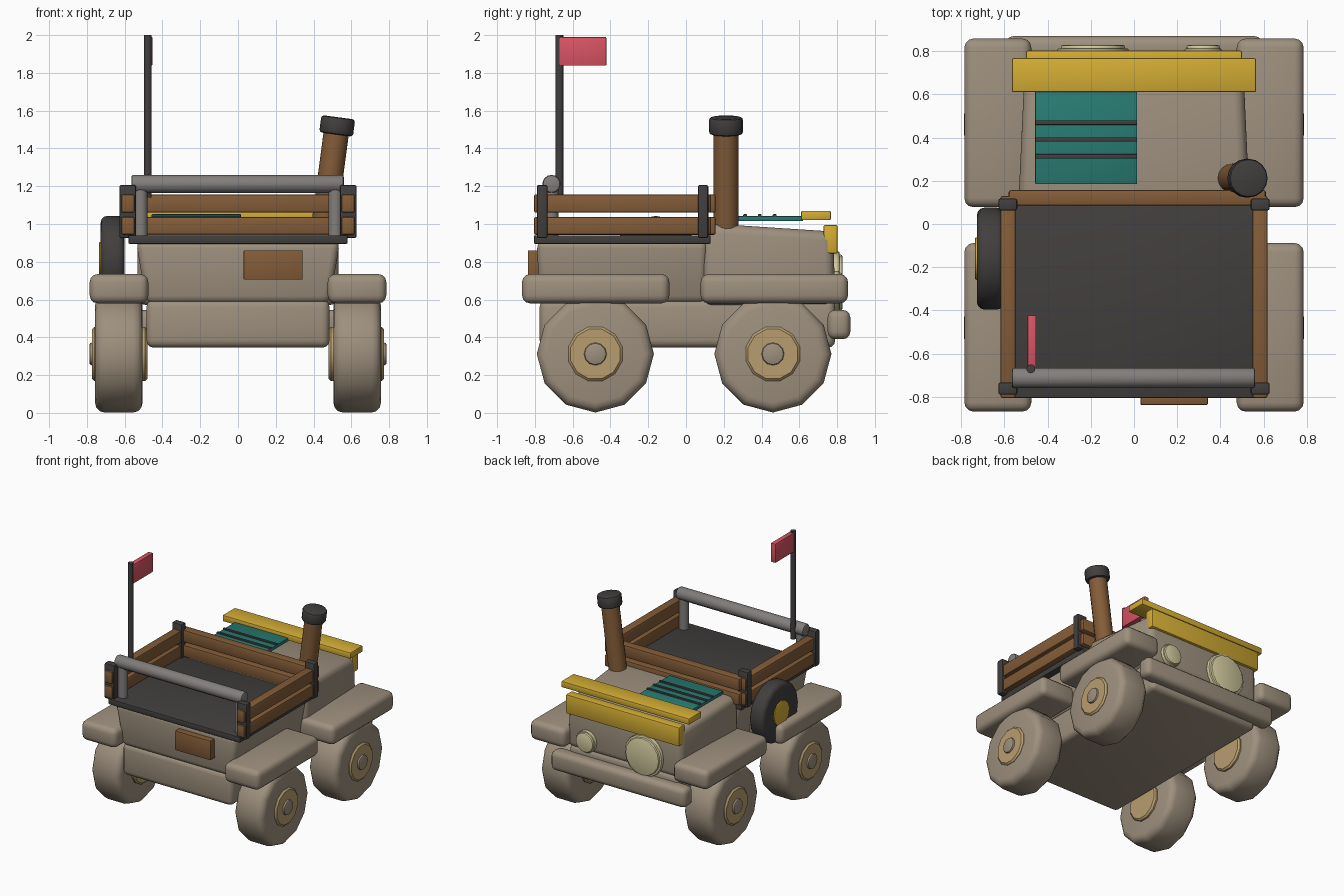
import bpy, bmesh, math
from mathutils import Matrix, Vector

if "Cube" in bpy.data.objects:
    bpy.data.objects.remove(bpy.data.objects["Cube"])


def mat(name, r, g, b):
    lin = lambda c: ((c / 255 + 0.055) / 1.055) ** 2.4 if c > 10 else c / 3295
    m = bpy.data.materials.new(name)
    m.diffuse_color = (lin(r), lin(g), lin(b), 1)
    m.use_nodes = True
    m.node_tree.nodes["Principled BSDF"].inputs["Base Color"].default_value = m.diffuse_color
    return m


TAUPE = mat("taupe", 158, 144, 126)
YELLOW = mat("yellow", 212, 173, 52)
TEAL = mat("teal", 40, 124, 115)
WOOD = mat("wood_brown", 132, 92, 56)
DARK = mat("charcoal", 66, 62, 62)
GREY = mat("grey", 130, 126, 124)
RED = mat("red", 218, 84, 100)
CREAM = mat("cream", 212, 203, 160)
TAN = mat("tan", 184, 158, 112)


def finish(bm, name, material):
    bmesh.ops.recalc_face_normals(bm, faces=bm.faces)
    me = bpy.data.meshes.new(name)
    bm.to_mesh(me)
    bm.free()
    ob = bpy.data.objects.new(name, me)
    bpy.context.collection.objects.link(ob)
    me.materials.append(material)
    bpy.ops.object.select_all(action='DESELECT')
    ob.select_set(True)
    bpy.context.view_layer.objects.active = ob
    bpy.ops.object.shade_smooth_by_angle(angle=math.radians(38))
    return ob


def box(name, material, x, y, z, bevel=0.006, seg=2, shape=None):
    """Box from (min, max) ranges; shape(v) may move the corners before bevelling."""
    bm = bmesh.new()
    bmesh.ops.create_cube(bm, size=1)
    for v in bm.verts:
        v.co = Vector([r[0] + (c + 0.5) * (r[1] - r[0]) for c, r in zip(v.co, (x, y, z))])
        if shape:
            shape(v.co)
    if bevel:
        bmesh.ops.bevel(bm, geom=bm.edges[:], offset=bevel, segments=seg,
                        profile=0.5, affect='EDGES', clamp_overlap=True)
    return finish(bm, name, material)


def rod(name, material, a, b, r, n=16, bevel=0.0, seg=2, spin=0.0):
    """Cylinder from point a to point b with rounded rims."""
    a, b = Vector(a), Vector(b)
    bm = bmesh.new()
    bmesh.ops.create_cone(bm, cap_ends=True, segments=n, radius1=r, radius2=r, depth=(b - a).length)
    if bevel:
        rims = [e for e in bm.edges if any(len(f.verts) == n for f in e.link_faces)]
        bmesh.ops.bevel(bm, geom=rims, offset=bevel, segments=seg, profile=0.5, affect='EDGES')
    rot = (b - a).to_track_quat('Z', 'Y').to_matrix().to_4x4()
    bm.transform(Matrix.Translation((a + b) / 2) @ rot @ Matrix.Rotation(spin, 4, 'Z'))
    return finish(bm, name, material)


# Chassis, rear tub and hood
box("chassis", TAUPE, (-.485, .485), (-.775, .79), (.345, .6), .04, 3)


def tub_taper(c):
    if c.z < .7:
        c.x *= .9
        c.y += .015 if c.y < 0 else -.01


box("rear_tub", TAUPE, (-.54, .54), (-.79, .115), (.58, .91), .04, 3, tub_taper)


def hood_taper(c):
    if c.y > .4:
        c.x *= .94
        if c.z > .8:
            c.z -= .045
            c.y -= .01


box("hood", TAUPE, (-.535, .535), (.09, .79), (.57, 1.005), .05, 3, hood_taper)
box("front_bumper", TAUPE, (-.595, .595), (.75, .87), (.39, .545), .04, 3)

# Fenders, wheels and hubs
for sx, side in ((-1, "left"), (1, "right")):
    for yc, fy, end in ((-.48, (-.868, -.088), "rear"), (.46, (.078, .858), "front")):
        tag = f"{end}_{side}_"
        box(tag + "fender", TAUPE, sorted((sx * .475, sx * .785)), fy, (.58, .735), .042, 3)
        X = lambda v: (sx * v, yc, .312)
        rod(tag + "wheel", TAUPE, X(.505), X(.757), .31, 12, .05, 3)
        rod(tag + "hub", TAN, X(.48), X(.772), .148, 12, .012, 1, math.radians(15))
        rod(tag + "hub_cap", TAUPE, X(.74), X(.787), .06, 12, .012)

# Load deck and slatted sides
box("load_deck", DARK, (-.58, .58), (-.805, .13), (.895, .94))
for i, z in enumerate(((.943, 1.037), (1.06, 1.157))):
    box(f"front_slat_{i}", WOOD, (-.58, .61), (.085, .157), z, .01)
    for sx in (-1, 1):
        box(f"side_slat_{i}", WOOD, sorted((sx * .548, sx * .618)), (-.805, .13), z, .01)
for sx in (-1, 1):
    for y in ((-.79, -.733), (.063, .118)):
        box("corner_post", DARK, sorted((sx * .54, sx * .628)), y, (.925, 1.207), .01)

# Roll bar
rod("roll_bar", GREY, (-.565, -.712, 1.212), (.56, -.712, 1.212), .048, 14, .012)
for x in (-.515, .515):
    rod("roll_bar_leg", GREY, (x, -.712, .93), (x, -.712, 1.21), .037, 12)

# Flag
rod("flag_pole", DARK, (-.477, -.67, 1.14), (-.477, -.67, 2.0), .021, 10)
box("flag", RED, (-.493, -.453), (-.67, -.422), (1.838, 1.99), .005)

# Leaning exhaust stack with cap
low, top = Vector((.452, .212, .97)), Vector((.531, .212, 1.565))
axis = (top - low).normalized()
rod("exhaust_stack", WOOD, low, top - axis * .03, .067, 16)
rod("exhaust_cap", DARK, top - axis * .092, top, .09, 16, .015)

# Yellow planks and vented hood panel
box("hood_plank", YELLOW, (-.565, .565), (.61, .767), (1.02, 1.07), .008)
box("grille_plank", YELLOW, (-.5, .5), (.727, .803), (.843, .995), .01)
box("hood_panel", TEAL, (-.457, .015), (.185, .62), (1.015, 1.042), .004)
for y in (.313, .391, .469):
    box("panel_vent", DARK, (-.457, .015), (y - .01, y + .01), (1.03, 1.052), .004)

# Mismatched headlights
for name, x, z, r in (("large", -.19, .69, .165), ("small", .32, .665, .086)):
    rod(name + "_headlight", CREAM, (x, .77, z), (x, .812, z), r, 16, .006)
    rod(name + "_headlight_lens", CREAM, (x, .8, z), (x, .828, z), r * .9, 16, .01)

# Spare wheel on the left side and rear plate
rod("spare_wheel", DARK, (-.6, -.16, .807), (-.727, -.16, .807), .236, 16, .035, 3)
rod("spare_hub", YELLOW, (-.6, -.16, .807), (-.736, -.16, .807), .098, 12, .006)
box("rear_plate", WOOD, (.03, .342), (-.837, -.77), (.705, .86), .005)
